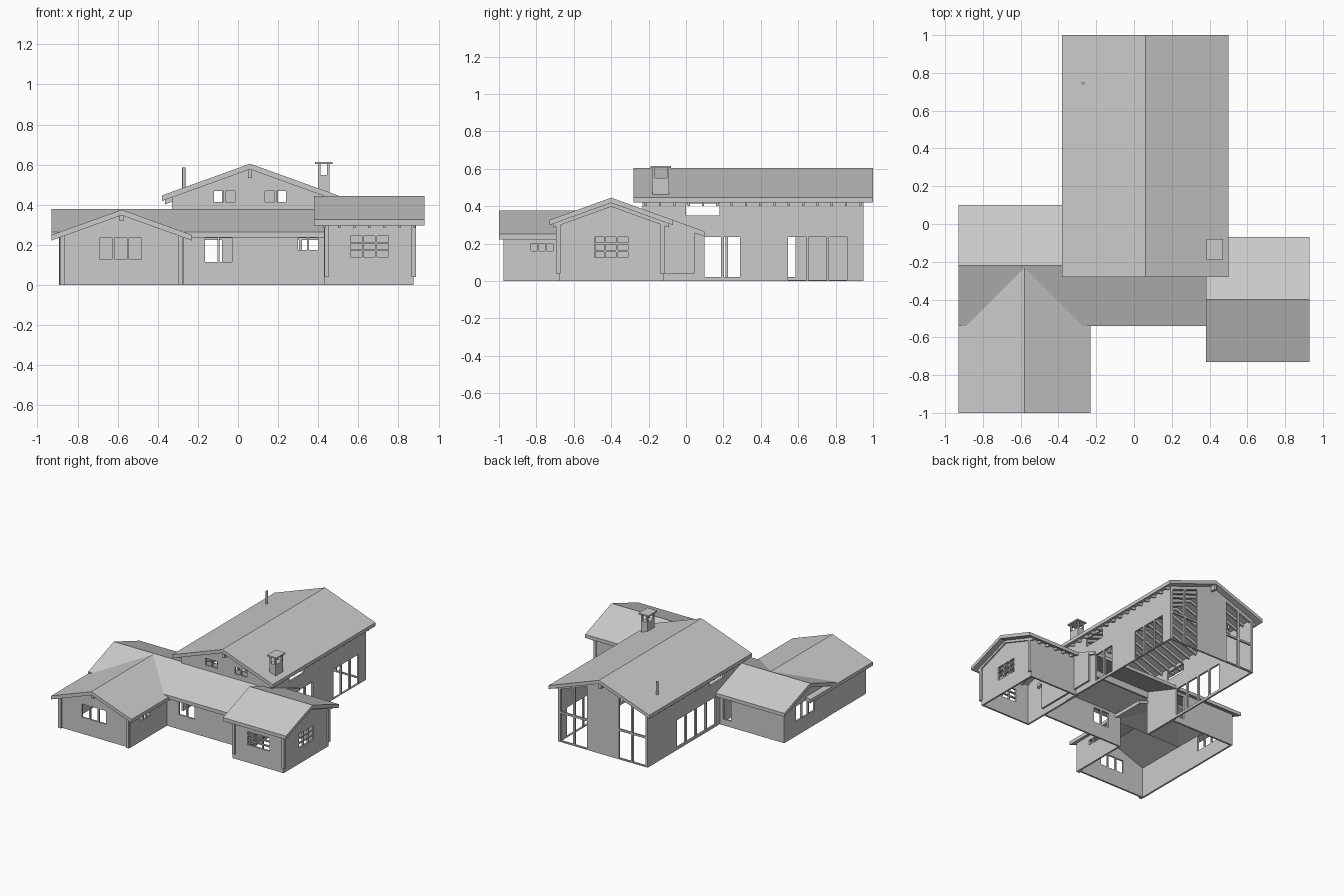
import bpy
from mathutils import Matrix

cube = bpy.data.objects.get("Cube")
if cube:
    bpy.data.objects.remove(cube, do_unlink=True)

grey = bpy.data.materials.new("plain grey")
grey.use_nodes = True
tone = (0.6, 0.6, 0.6, 1)
grey.diffuse_color = tone
grey.node_tree.nodes["Principled BSDF"].inputs["Base Color"].default_value = tone

SLOPE = 0.36   # shared roof pitch
ROOF = 0.028   # roof slab thickness
WALL = 0.014   # wall thickness


def panel(name, normal, a, b, outline, holes=()):
    """Flat outline with holes, extruded from a to b along the x or y axis."""
    curve = bpy.data.curves.new(name, 'CURVE')
    curve.dimensions = '2D'
    curve.fill_mode = 'BOTH'
    curve.extrude = abs(b - a) / 2
    for ring in [outline, *holes]:
        spline = curve.splines.new('POLY')
        spline.points.add(len(ring) - 1)
        for point, (u, v) in zip(spline.points, ring):
            point.co = (u, v, 0, 1)
        spline.use_cyclic_u = True
    temp = bpy.data.objects.new(name + " outline", curve)
    bpy.context.collection.objects.link(temp)
    deps = bpy.context.evaluated_depsgraph_get()
    mesh = bpy.data.meshes.new_from_object(temp.evaluated_get(deps))
    bpy.data.objects.remove(temp, do_unlink=True)
    mid = (a + b) / 2
    if normal == 'y':
        m = Matrix(((1, 0, 0, 0), (0, 0, -1, mid), (0, 1, 0, 0), (0, 0, 0, 1)))
    else:
        m = Matrix(((0, 0, 1, mid), (1, 0, 0, 0), (0, 1, 0, 0), (0, 0, 0, 1)))
    mesh.transform(m)
    mesh.materials.clear()
    mesh.materials.append(grey)
    for face in mesh.polygons:
        face.material_index = 0
        face.use_smooth = False
    obj = bpy.data.objects.new(name, mesh)
    bpy.context.collection.objects.link(obj)
    return obj


def rect(u0, u1, v0, v1):
    return [(u0, v0), (u1, v0), (u1, v1), (u0, v1)]


def panes(u0, u1, v0, v1, nu=1, nv=1, bar=0.01):
    """Grid of window openings separated by bars."""
    w = (u1 - u0 + bar) / nu
    h = (v1 - v0 + bar) / nv
    return [rect(u0 + i * w, u0 + (i + 1) * w - bar, v0 + j * h, v0 + (j + 1) * h - bar)
            for i in range(nu) for j in range(nv)]


def chevron(mid, half, ridge, t):
    low = ridge - SLOPE * half
    return [(mid - half, low), (mid, ridge), (mid + half, low),
            (mid + half, low - t), (mid, ridge - t), (mid - half, low - t)]


def gable(mid, half, ridge, base=0.0):
    top = ridge - ROOF / 2
    low = top - SLOPE * half
    return [(mid - half, base), (mid + half, base), (mid + half, low), (mid, top), (mid - half, low)]


def wall(name, normal, at, outline, holes=()):
    return panel(name, normal, at - WALL / 2, at + WALL / 2, outline, holes)


def box(name, x0, x1, y0, y1, z0, z1):
    return panel(name, 'y', y0, y1, rect(x0, x1, z0, z1))


def rafters(name, normal, start, end, step, mid, half, ridge):
    count = int((end - start) / step) + 1
    for i in range(count):
        at = start + i * step
        panel(f"{name} {i + 1}", normal, at - 0.006, at + 0.006,
              chevron(mid, half, ridge - ROOF + 0.004, 0.026))


# Main hall: roof, rafters and ridge beams
MID, RIDGE = 0.06, 0.605
panel("hall_roof", 'y', -0.28, 1.0, chevron(MID, 0.44, RIDGE, ROOF))
rafters("hall_rafter", 'y', -0.215, 0.95, 0.0765, MID, 0.425, RIDGE)
box("hall_front_ridge_beam", 0.05, 0.07, -0.27, -0.2, 0.535, 0.585)
box("hall_back_ridge_beam", 0.05, 0.07, 0.92, 0.99, 0.535, 0.585)

# Hall side walls with doors and high windows
hall_top = RIDGE - ROOF / 2 - SLOPE * 0.39
high = panes(0.0, 0.18, 0.35, 0.415)
east = high + panes(0.1, 0.29, 0.02, 0.235, 2, 1, 0.015) + panes(0.545, 0.86, 0.006, 0.235, 3, 1, 0.014)
west = high + panes(0.1, 0.585, 0.02, 0.235, 4, 1, 0.015)
wall("hall_east_wall", 'x', 0.443, rect(-0.23, 0.95, 0, hall_top), east)
wall("hall_west_wall", 'x', -0.323, rect(-0.23, 0.95, 0, hall_top), west)

# Hall front gable above the cross wing
wall("hall_front_gable", 'y', -0.225, gable(MID, 0.39, RIDGE, 0.3),
     panes(-0.12, -0.015, 0.415, 0.47, 2) + panes(0.135, 0.24, 0.415, 0.47, 2))

# Hall back gable with tall glazing following the roof
glazing = []
for side in (-1, 1):
    for near, far in ((0.14, 0.245), (0.26, 0.37)):
        p, q = MID + side * near, MID + side * far
        glazing.append(rect(p, q, 0.01, 0.225))
        eave = RIDGE - 0.055
        glazing.append([(p, 0.24), (q, 0.24), (q, eave - SLOPE * far), (p, eave - SLOPE * near)])
wall("hall_back_gable", 'y', 0.943, gable(MID, 0.39, RIDGE), glazing)

# Cross wing
panel("wing_roof", 'x', -0.93, 0.465, chevron(-0.22, 0.32, 0.38, ROOF))
wing_top = 0.38 - ROOF / 2 - SLOPE * 0.27
wall("wing_front_wall", 'y', -0.493, rect(-0.28, 0.44, 0, wing_top),
     panes(-0.165, -0.03, 0.115, 0.235, 2) + panes(0.3, 0.4, 0.175, 0.235, 2))
wall("wing_back_wall", 'y', 0.043, rect(-0.89, -0.32, 0, wing_top), panes(-0.43, -0.36, 0.05, 0.235))
wall("wing_west_gable", 'x', -0.885, gable(-0.22, 0.27, 0.38), panes(-0.33, -0.1, 0.115, 0.235, 3))
wall("wing_east_gable", 'x', 0.462, gable(-0.22, 0.265, 0.38, 0.04))

# Front-facing block
panel("block_roof", 'y', -1.0, -0.22, chevron(-0.58, 0.35, 0.376, ROOF))
block_top = 0.376 - ROOF / 2 - SLOPE * 0.31
wall("block_front_gable", 'y', -0.953, gable(-0.58, 0.31, 0.376), panes(-0.69, -0.48, 0.13, 0.235, 3))
wall("block_west_wall", 'x', -0.883, rect(-0.96, -0.48, 0, block_top))
wall("block_east_wall", 'x', -0.277, rect(-0.96, -0.49, 0, block_top),
     panes(-0.83, -0.71, 0.16, 0.2, 3))
box("block_ridge_beam", -0.59, -0.57, -0.99, -0.95, 0.32, 0.36)
for x in (-0.875, -0.285):
    box("block_corner_post", x - 0.012, x + 0.012, -0.975, -0.95, 0, 0.25)

# Side wing
panel("side_roof", 'x', 0.38, 0.93, chevron(-0.4, 0.33, 0.445, ROOF))
rafters("side_rafter", 'x', 0.43, 0.9, 0.075, -0.4, 0.31, 0.447)
side_top = 0.445 - ROOF / 2 - SLOPE * 0.28
wall("side_front_wall", 'y', -0.673, rect(0.43, 0.875, 0, side_top),
     panes(0.56, 0.75, 0.14, 0.245, 3, 3, 0.009))
wall("side_back_wall", 'y', -0.127, rect(0.43, 0.875, 0, side_top))
wall("side_east_gable", 'x', 0.868, gable(-0.4, 0.28, 0.445),
     panes(-0.49, -0.31, 0.125, 0.235, 3, 3, 0.009))
wall("side_west_gable", 'x', 0.437, gable(-0.4, 0.28, 0.445))
for x in (0.443, 0.877):
    for y in (-0.682, -0.128):
        box("side_corner_post", x - 0.011, x + 0.011, y - 0.012, y + 0.012, 0.04, 0.33)

# Chimney with open top and cap
box("chimney_stack", 0.4, 0.455, -0.18, -0.09, 0.44, 0.55)
for x in (0.4, 0.443):
    for y in (-0.18, -0.102):
        box("chimney_leg", x, x + 0.012, y, y + 0.012, 0.55, 0.606)
box("chimney_cap", 0.385, 0.47, -0.19, -0.08, 0.603, 0.614)

# Flue pipe
bpy.ops.mesh.primitive_cylinder_add(vertices=12, radius=0.008, depth=0.15, location=(-0.27, 0.745, 0.512))
flue = bpy.context.object
flue.name = "flue_pipe"
flue.data.materials.append(grey)
bpy.ops.object.shade_smooth_by_angle()
